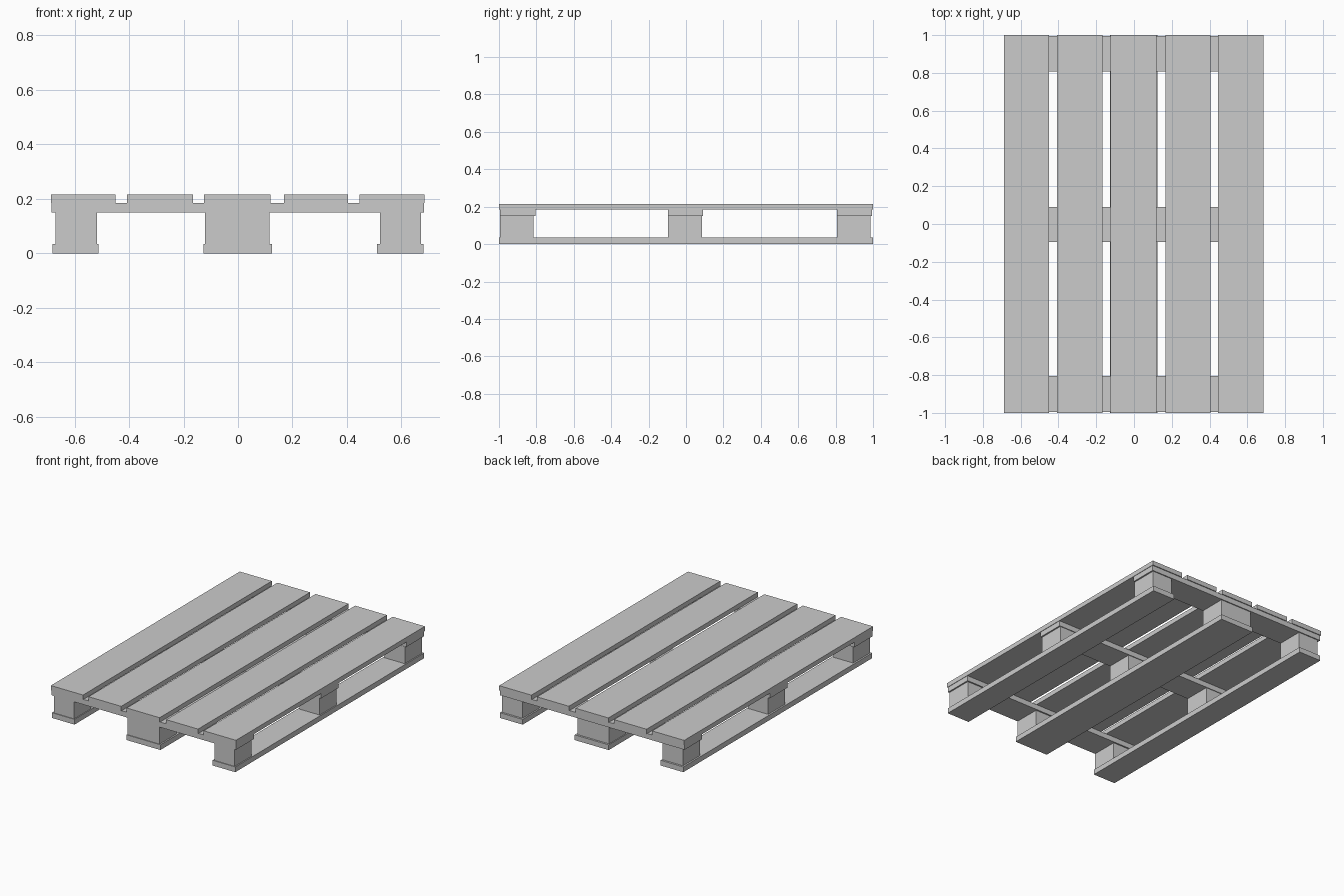
import bpy

cube = bpy.data.objects.get("Cube")
if cube:
    bpy.data.objects.remove(cube, do_unlink=True)

wood = bpy.data.materials.new("plain grey")
wood.use_nodes = True
GREY = (0.6, 0.6, 0.6, 1)
wood.diffuse_color = GREY
wood.node_tree.nodes["Principled BSDF"].inputs["Base Color"].default_value = GREY


def plank(name, xs, ys, zs):
    """Box spanning the given (low, high) ranges."""
    spans = (xs, ys, zs)
    bpy.ops.mesh.primitive_cube_add(size=1, location=[(a + b) / 2 for a, b in spans])
    obj = bpy.context.object
    obj.name = name
    obj.scale = [b - a for a, b in spans]
    bpy.ops.object.transform_apply(location=False, rotation=False, scale=True)
    obj.data.materials.append(wood)
    return obj


# Heights of the layers
BOTTOM = (0, 0.035)
BLOCK = (0.035, 0.149)
BEAM = (0.149, 0.184)
DECK = (0.184, 0.215)

# Deck boards, running front to back
deck_spans = [(-0.687, -0.449), (-0.408, -0.166), (-0.125, 0.119),
              (0.168, 0.404), (0.446, 0.685)]
for i, xs in enumerate(deck_spans):
    plank(f"deck_board_{i + 1}", xs, (-1, 1), DECK)

# Cross beams under the deck
beam_spans = {"front": (-0.995, -0.805), "middle": (-0.095, 0.09), "back": (0.808, 0.994)}
for row, ys in beam_spans.items():
    plank(f"{row}_cross_beam", (-0.685, 0.682), ys, BEAM)

# Bottom runners, each with three spacer blocks
runner_spans = {"right": ((-0.68, -0.512), (-0.669, -0.518)),
                "centre": ((-0.127, 0.125), (-0.121, 0.115)),
                "left": ((0.511, 0.68), (0.521, 0.672))}
block_rows = {"front": (-0.995, -0.815), "middle": (-0.095, 0.085), "back": (0.806, 0.987)}
for side, (runner_x, block_x) in runner_spans.items():
    plank(f"{side}_runner", runner_x, (-1, 1), BOTTOM)
    for row, ys in block_rows.items():
        plank(f"{row}_{side}_block", block_x, ys, BLOCK)
